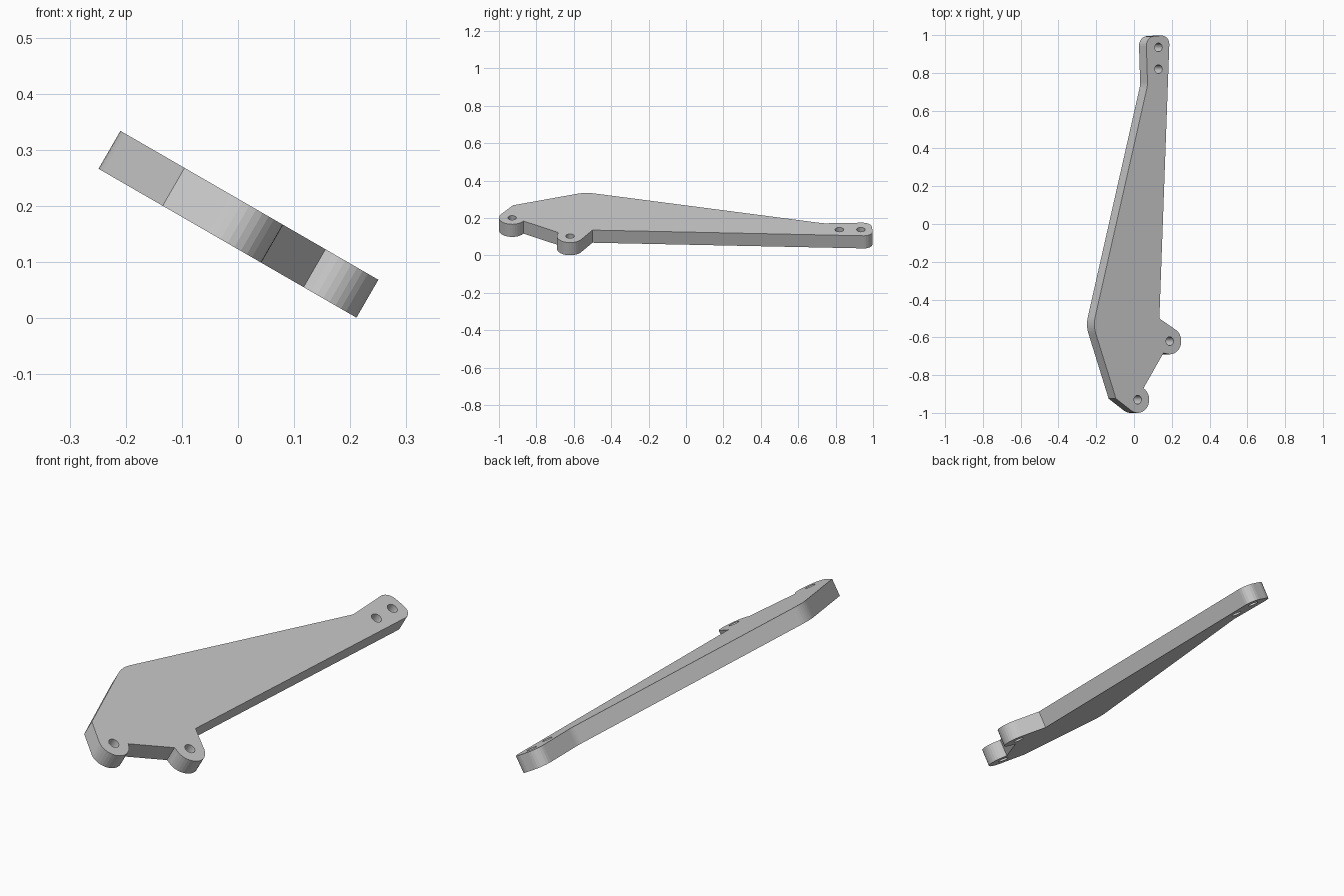
import bpy, bmesh
from math import radians, cos, sin, tan
from mathutils import Vector, Matrix

if "Cube" in bpy.data.objects:
    bpy.data.objects.remove(bpy.data.objects["Cube"])

THICK = 0.078
TILT = radians(30)


def arc(cx, cy, r, a0, a1, n):
    return [Vector((cx + r * cos(radians(a0 + (a1 - a0) * i / n)),
                    cy + r * sin(radians(a0 + (a1 - a0) * i / n)))) for i in range(n + 1)]


def fillet(prev, corner, nxt, r, n=6):
    """Round one profile corner with a tangent arc."""
    p, c, q = Vector(prev), Vector(corner), Vector(nxt)
    a, b = (p - c).normalized(), (q - c).normalized()
    half = a.angle(b) / 2
    t = r / tan(half)
    centre = c + (a + b).normalized() * (r / sin(half))
    start, end = c + a * t - centre, c + b * t - centre
    sweep = start.angle_signed(end)
    return [centre + Matrix.Rotation(-sweep * i / n, 2) @ start for i in range(n + 1)]


# Plate outline in its own plane, counter-clockwise from the lower left corner
low_left = (-0.11, -0.925)
notch = (0.155, -0.5)
tip_right, tip_left = (0.218, 1.0), (0.074, 0.992)
neck, elbow = (0.083, 0.735), (-0.249, -0.537)
outline = [Vector(low_left)]
outline += arc(0.023, -0.93, 0.07, 236, 420, 16)      # lower mounting ear
outline += [Vector((0.180, -0.683))]
outline += arc(0.219, -0.62, 0.07, 250, 419, 16)      # side mounting ear
outline += [Vector(notch)]
outline += fillet(notch, tip_right, tip_left, 0.045)
outline += fillet(tip_right, tip_left, neck, 0.05)
outline += fillet(tip_left, neck, elbow, 0.12)
outline += fillet(neck, elbow, low_left, 0.15)

# Bolt holes
loops = [outline]
for x, y in [(0.023, -0.93), (0.219, -0.62), (0.15, 0.82), (0.15, 0.935)]:
    loops.append(arc(x, y, 0.023, 0, 360, 24)[:-1])

# Fill the profile, then give it thickness
bm = bmesh.new()
for loop in loops:
    verts = [bm.verts.new((p.x, p.y, 0)) for p in loop]
    for i, v in enumerate(verts):
        bm.edges.new((v, verts[(i + 1) % len(verts)]))
bmesh.ops.triangle_fill(bm, use_beauty=True, edges=bm.edges[:], normal=(0, 0, 1))
ext = bmesh.ops.extrude_face_region(bm, geom=bm.faces[:], use_keep_orig=True)
bmesh.ops.translate(bm, vec=(0, 0, -THICK),
                    verts=[g for g in ext["geom"] if isinstance(g, bmesh.types.BMVert)])
bmesh.ops.recalc_face_normals(bm, faces=bm.faces[:])

# Tilt the plate about its long axis and stand it on the ground
bm.transform(Matrix.Translation((0, 0, 0.213)) @ Matrix.Rotation(TILT, 4, 'Y'))
mesh = bpy.data.meshes.new("bracket_plate")
bm.to_mesh(mesh)
bm.free()
plate = bpy.data.objects.new("bracket_plate", mesh)
bpy.context.collection.objects.link(plate)
